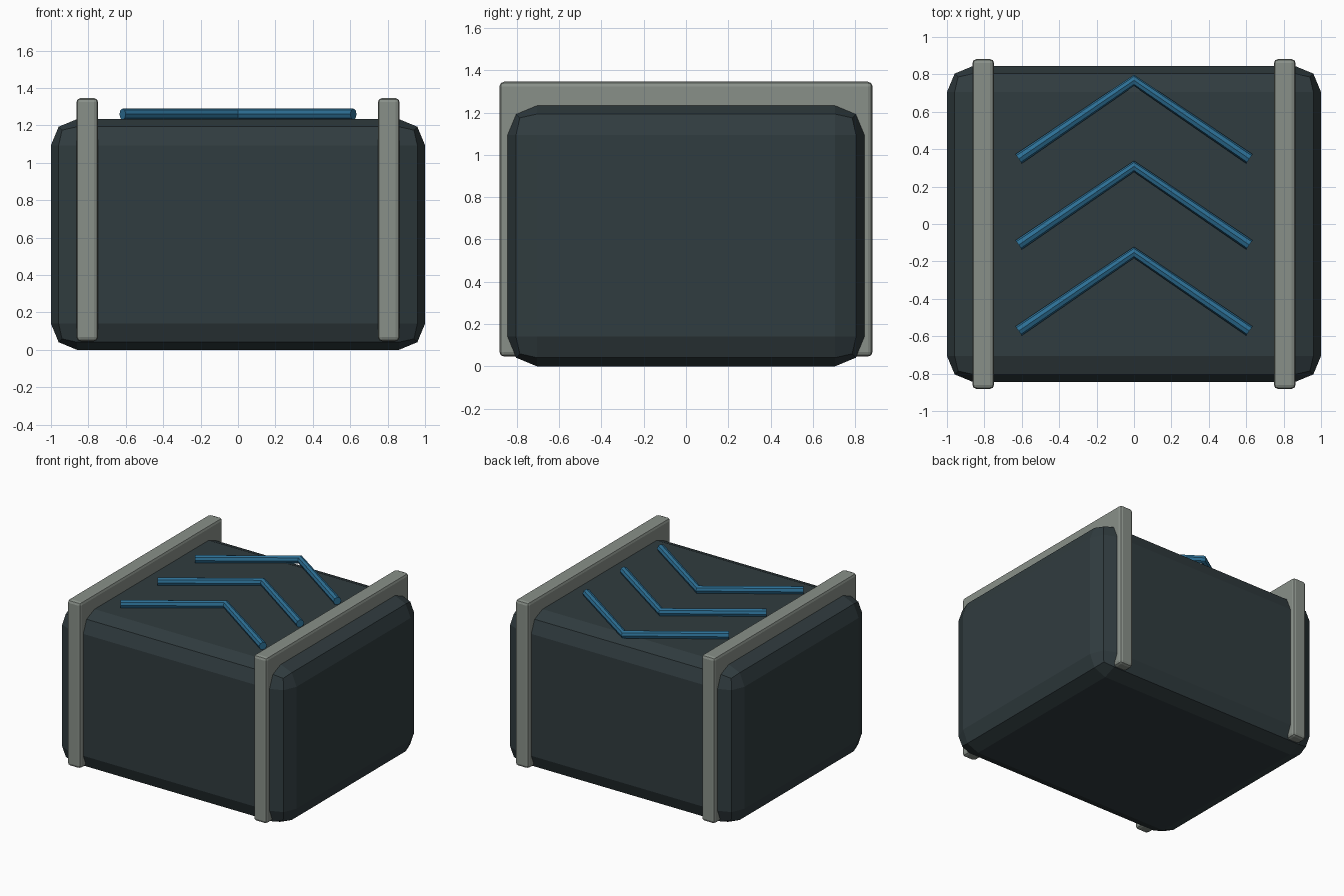
import bpy

if "Cube" in bpy.data.objects:
    bpy.data.objects.remove(bpy.data.objects["Cube"])


def material(name, rgb):
    m = bpy.data.materials.new(name)
    m.diffuse_color = (*rgb, 1)
    m.use_nodes = True
    m.node_tree.nodes["Principled BSDF"].inputs["Base Color"].default_value = m.diffuse_color
    return m


def bevelled_box(name, centre, size, bevel, mat):
    bpy.ops.mesh.primitive_cube_add(size=1, location=centre)
    ob = bpy.context.object
    ob.name = name
    ob.scale = size
    bpy.ops.object.transform_apply(location=False, rotation=False, scale=True)
    mod = ob.modifiers.new("bevel", "BEVEL")
    mod.width = bevel
    mod.segments = 2
    ob.data.materials.append(mat)
    return ob


def tube(name, points, radius, mat):
    curve = bpy.data.curves.new(name, "CURVE")
    curve.dimensions = "3D"
    curve.bevel_depth = radius
    curve.bevel_resolution = 2
    curve.use_fill_caps = True
    spline = curve.splines.new("POLY")
    spline.points.add(len(points) - 1)
    for p, co in zip(spline.points, points):
        p.co = (*co, 1)
    spline.use_smooth = False
    curve.materials.append(mat)
    ob = bpy.data.objects.new(name, curve)
    bpy.context.collection.objects.link(ob)
    return ob


slate = material("dark_slate", (0.03, 0.045, 0.05))
grey = material("rail_grey", (0.25, 0.28, 0.25))
blue = material("blue", (0.026, 0.16, 0.30))

# Main block
bevelled_box("body", (0, 0, 0.617), (2, 1.69, 1.234), 0.14, slate)

# Side rails running over the top and down both ends
for side, sx in (("left", -1), ("right", 1)):
    bevelled_box(side + "_rail", (sx * 0.806, 0, 0.696),
                 (0.116, 1.764, 1.3), 0.022, grey)

# Direction chevrons on the top face
for i in range(3):
    y = 0.768 - 0.46 * i
    tube(f"chevron_{i + 1}",
         [(-0.617, y - 0.42, 1.26), (0, y, 1.26), (0.617, y - 0.42, 1.26)],
         0.03, blue)
